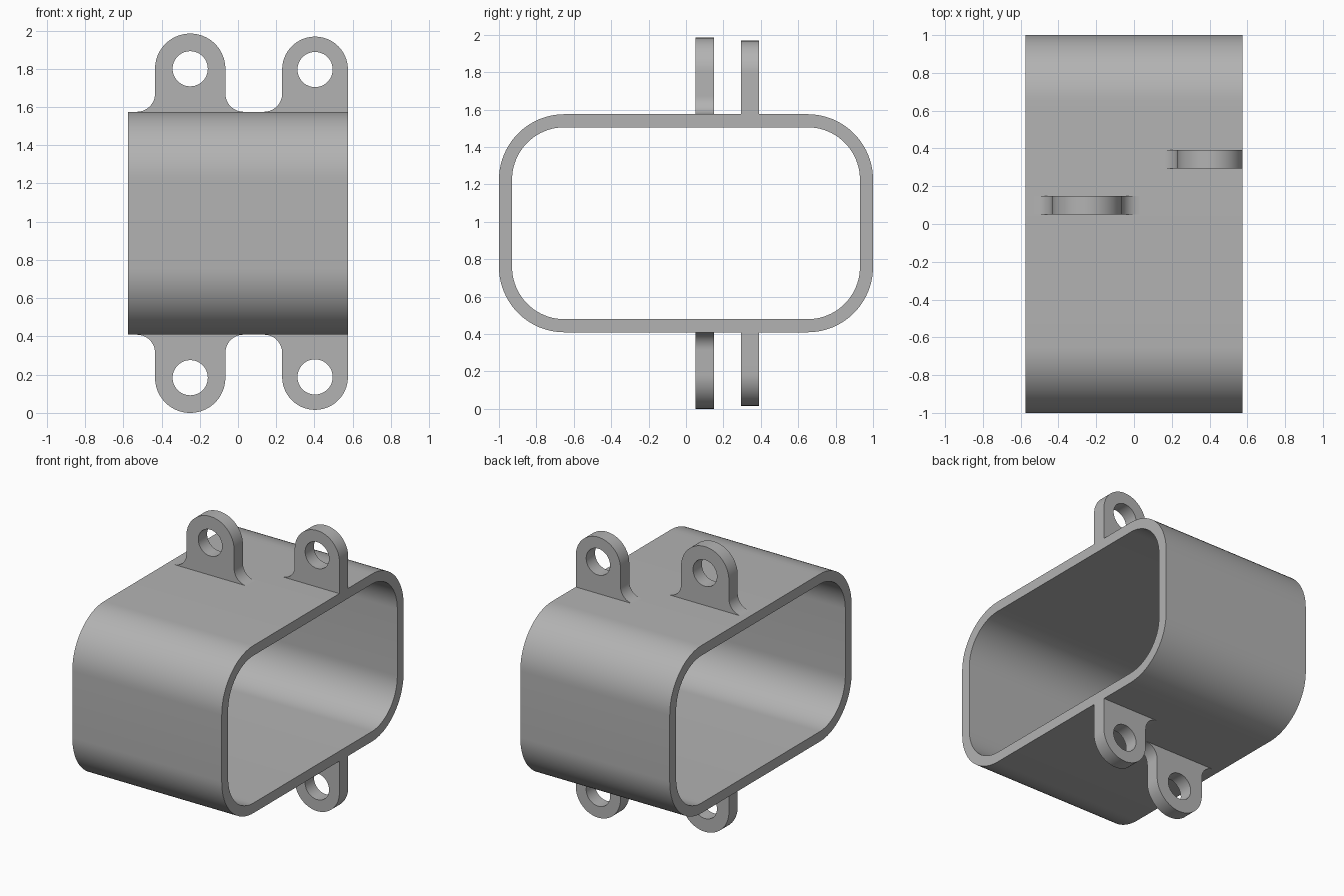
import bpy, bmesh
from math import cos, sin, pi
from mathutils import Matrix

cube = bpy.data.objects.get("Cube")
if cube:
    bpy.data.objects.remove(cube, do_unlink=True)

# Material
grey = bpy.data.materials.new("plain grey")
grey.use_nodes = True
colour = (0.45, 0.45, 0.45, 1)
grey.diffuse_color = colour
grey.node_tree.nodes["Principled BSDF"].inputs["Base Color"].default_value = colour

WIDTH, MID, HALF_H = 1.15, 0.992, 0.583
WALL, CORNER, FILLET, SINK = 0.07, 0.35, 0.095, 0.004


def arc(cx, cy, r, start, end, steps=20):
    """Points along an arc; angles in quarter turns."""
    angles = [(start + (end - start) * i / steps) * pi / 2 for i in range(steps + 1)]
    return [(cx + r * cos(a), cy + r * sin(a)) for a in angles]


def rounded_rect(hw, hh, r):
    pts = []
    for q, (sx, sy) in enumerate([(1, 1), (-1, 1), (-1, -1), (1, -1)]):
        pts += arc(sx * (hw - r), sy * (hh - r), r, q, q + 1)
    return pts


def extrude_loops(name, loops, depth, matrix):
    """Fill an outline with its hole, extrude it and place it."""
    curve = bpy.data.curves.new(name + "_profile", "CURVE")
    curve.dimensions = "2D"
    curve.fill_mode = "BOTH"
    curve.extrude = depth / 2
    for loop in loops:
        spline = curve.splines.new("POLY")
        spline.points.add(len(loop) - 1)
        for p, (a, b) in zip(spline.points, loop):
            p.co = (a, b, 0, 1)
        spline.use_cyclic_u = True
    temp = bpy.data.objects.new(name + "_temp", curve)
    mesh = bpy.data.meshes.new_from_object(temp)
    bpy.data.objects.remove(temp)
    bpy.data.curves.remove(curve)
    mesh.name = name
    mesh.transform(matrix)
    bm = bmesh.new()
    bm.from_mesh(mesh)
    bmesh.ops.remove_doubles(bm, verts=bm.verts, dist=1e-5)
    bmesh.ops.recalc_face_normals(bm, faces=bm.faces)
    bm.to_mesh(mesh)
    bm.free()
    mesh.materials.clear()
    mesh.materials.append(grey)
    obj = bpy.data.objects.new(name, mesh)
    bpy.context.collection.objects.link(obj)
    bpy.ops.object.select_all(action="DESELECT")
    obj.select_set(True)
    bpy.context.view_layer.objects.active = obj
    bpy.ops.object.shade_smooth_by_angle(angle=pi / 6)
    return obj


# Sleeve: rounded rectangular tube running across x
ALONG_X = Matrix(((0, 0, 1, 0), (1, 0, 0, 0), (0, 1, 0, MID), (0, 0, 0, 1)))
extrude_loops("sleeve", [rounded_rect(1, HALF_H, CORNER),
                         rounded_rect(1 - WALL, HALF_H - WALL, CORNER - WALL)],
              WIDTH, ALONG_X)


# Lugs: round-topped tabs with a hole and filleted feet
def lug(name, x, y, r, centre, side, flush):
    base = HALF_H
    if flush:  # outer edge is level with the sleeve end, so no fillet there
        pts = [(r, base - SINK)]
    else:
        pts = [(r + FILLET, base - SINK)]
        pts += arc(r + FILLET, base + FILLET, FILLET, 3, 2, 12)
    pts += arc(0, centre, r, 0, 2, 40)
    pts += arc(-r - FILLET, base + FILLET, FILLET, 0, -1, 12)
    pts += [(-r - FILLET, base - SINK)]
    hole = arc(0, centre, 0.092, 0, 4, 48)[:-1]
    loops = [[(a + x, b * side) for a, b in loop] for loop in (pts, hole)]
    upright = Matrix(((1, 0, 0, 0), (0, 0, -1, y), (0, 1, 0, MID), (0, 0, 0, 1)))
    extrude_loops(name, loops, 0.097, upright)


for side, word in ((1, "upper"), (-1, "lower")):
    lug(word + "_right_lug", -0.25, 0.1, 0.184, 0.808, side, False)
    lug(word + "_left_lug", 0.403, 0.342, 0.172, 0.804, side, True)
